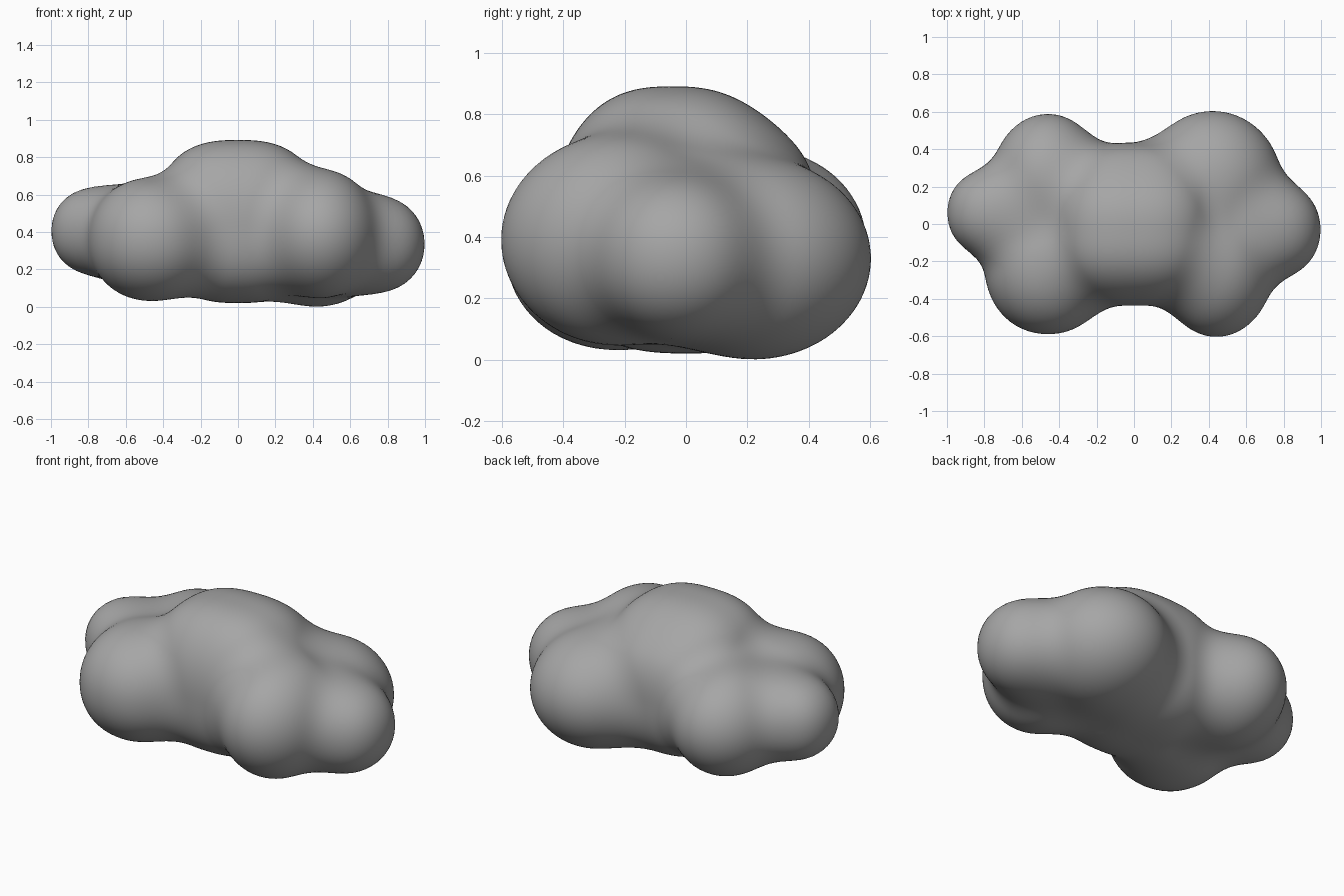
import bpy
import bmesh
from mathutils import Vector

if "Cube" in bpy.data.objects:
    bpy.data.objects.remove(bpy.data.objects["Cube"], do_unlink=True)

GREY = (0.38, 0.38, 0.38, 1)
mat = bpy.data.materials.new("soft grey")
mat.use_nodes = True
mat.diffuse_color = GREY
mat.node_tree.nodes["Principled BSDF"].inputs["Base Color"].default_value = GREY

# Lobes of the cloud: centre, radii, boxiness (2 is an ellipsoid)
LOBES = {
    "body": ((0, 0, 0.42), (0.42, 0.435, 0.4), 2.6),
    "crown": ((0, -0.05, 0.55), (0.38, 0.3, 0.335), 2.6),
    "front_right": ((-0.46, -0.22, 0.36), (0.34, 0.37, 0.33), 2.1),
    "front_left": ((0.44, -0.22, 0.39), (0.31, 0.385, 0.345), 2),
    "back_right": ((-0.46, 0.24, 0.38), (0.3, 0.35, 0.31), 2),
    "back_left": ((0.42, 0.22, 0.33), (0.37, 0.385, 0.33), 2),
    "right_tip": ((-0.74, 0.06, 0.405), (0.26, 0.24, 0.24), 2.15),
    "left_tip": ((0.72, -0.03, 0.335), (0.28, 0.27, 0.265), 2.1),
}
BLEND = 0.12   # width of the soft valleys between lobes
CORE = Vector((0, 0, 0.42))


def lobe_distance(p, centre, radii, power):
    total = sum((abs(a - c) / r) ** power for a, c, r in zip(p, centre, radii))
    return (total ** (1 / power) - 1) * min(radii)


def cloud_distance(p):
    """Distance to all lobes, joined by a smooth minimum."""
    result = 10.0
    for lobe in LOBES.values():
        d = lobe_distance(p, *lobe)
        overlap = max(BLEND - abs(d - result), 0) / BLEND
        result = min(d, result) - overlap * overlap * BLEND / 4
    return result


# Shrink-wrap a fine sphere inwards onto the blended lobes
bm = bmesh.new()
bmesh.ops.create_icosphere(bm, subdivisions=6, radius=1)
for v in bm.verts:
    direction = v.co.normalized()
    reach = 1.15
    for step in range(45):
        gap = cloud_distance(CORE + direction * reach)
        reach -= gap
        if gap < 0.0008:
            break
    v.co = CORE + direction * reach

# Even out the skin a little
for i in range(2):
    bmesh.ops.smooth_vert(bm, verts=bm.verts, factor=0.5,
                          use_axis_x=True, use_axis_y=True, use_axis_z=True)
for f in bm.faces:
    f.smooth = True

mesh = bpy.data.meshes.new("cloud")
bm.to_mesh(mesh)
bm.free()
mesh.materials.append(mat)
cloud = bpy.data.objects.new("cloud", mesh)
bpy.context.collection.objects.link(cloud)
